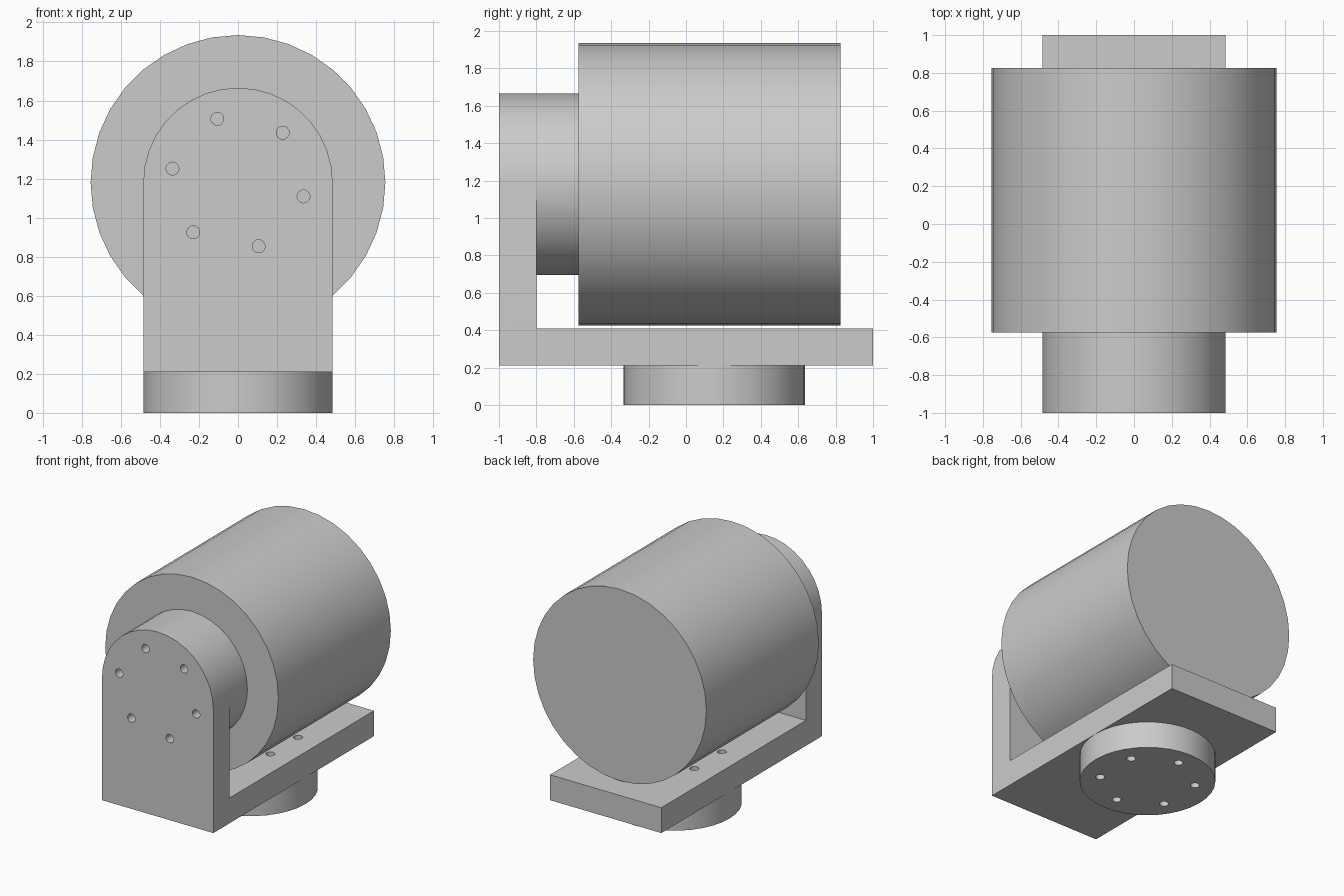
import bpy, bmesh, math
from mathutils import Matrix, Vector

cube = bpy.data.objects.get("Cube")
if cube:
    bpy.data.objects.remove(cube, do_unlink=True)

grey = bpy.data.materials.new("plain grey")
grey.use_nodes = True
GREY = (0.6, 0.6, 0.6, 1)
grey.diffuse_color = GREY
grey.node_tree.nodes["Principled BSDF"].inputs["Base Color"].default_value = GREY

AXIS_Z = 1.18      # height of the motor axis
TABLE_Y = 0.15     # centre of the turntable
R = 0.485          # flange radius and half bracket width
HOLE_R, HOLE_RING = 0.033, 0.343
SEGS = 36


def make_object(name, bm):
    bmesh.ops.recalc_face_normals(bm, faces=bm.faces)
    mesh = bpy.data.meshes.new(name)
    bm.to_mesh(mesh)
    bm.free()
    mesh.materials.append(grey)
    ob = bpy.data.objects.new(name, mesh)
    bpy.context.collection.objects.link(ob)
    return ob


def prism(name, outline, offset):
    """Extrude a flat outline along an offset vector."""
    bm = bmesh.new()
    face = bm.faces.new([bm.verts.new(p) for p in outline])
    new = bmesh.ops.extrude_face_region(bm, geom=[face], use_keep_orig=True)["geom"]
    bmesh.ops.translate(bm, vec=offset,
                        verts=[v for v in new if isinstance(v, bmesh.types.BMVert)])
    return make_object(name, bm)


def circle(r, segs, cx=0, cy=0):
    return [(cx + r * math.cos(math.tau * i / segs), cy + r * math.sin(math.tau * i / segs))
            for i in range(segs)]


def cylinder_y(name, r, y0, y1, x=0, z=AXIS_Z, segs=SEGS):
    return prism(name, [(a, y0, b) for a, b in circle(r, segs, x, z)], Vector((0, y1 - y0, 0)))


def cylinder_z(name, r, z0, z1, x=0, y=TABLE_Y, segs=SEGS):
    return prism(name, [(a, b, z0) for a, b in circle(r, segs, x, y)], Vector((0, 0, z1 - z0)))


def combine(target, other, operation):
    mod = target.modifiers.new(operation.lower(), "BOOLEAN")
    mod.operation, mod.solver, mod.object = operation, "EXACT", other
    bpy.context.view_layer.objects.active = target
    bpy.ops.object.modifier_apply(modifier=mod.name)


def ring(start):
    for k in range(6):
        a = math.radians(start + 60 * k)
        yield HOLE_RING * math.cos(a), HOLE_RING * math.sin(a)


# Main parts
motor_body = cylinder_y("motor_body", 0.755, -0.575, 0.825)
motor_flange = cylinder_y("motor_flange", R, -0.8, -0.575)
turntable = cylinder_z("turntable", R, 0, 0.21)

# L-shaped bracket: arched upright joined to a flat foot
arch = [(x, -1, z) for x, z in circle(R, SEGS, 0, AXIS_Z)[:SEGS // 2 + 1]]
bracket = prism("bracket", arch + [(-R, -1, 0.21), (R, -1, 0.21)], Vector((0, 0.2, 0)))
foot = prism("foot", [(-R, -0.9, 0.21), (R, -0.9, 0.21), (R, 1, 0.21), (-R, 1, 0.21)],
             Vector((0, 0, 0.2)))
combine(bracket, foot, "UNION")
bpy.data.objects.remove(foot, do_unlink=True)

# Bolt holes
for x, z in ring(-12):
    cutter = cylinder_y("hole_cutter", HOLE_R, -1.1, -0.65, x, AXIS_Z + z, 16)
    for part in (bracket, motor_flange):
        combine(part, cutter, "DIFFERENCE")
    bpy.data.objects.remove(cutter, do_unlink=True)
for x, y in ring(30):
    cutter = cylinder_z("hole_cutter", HOLE_R, -0.1, 0.5, x, TABLE_Y + y, 16)
    for part in (bracket, turntable):
        combine(part, cutter, "DIFFERENCE")
    bpy.data.objects.remove(cutter, do_unlink=True)

# Smooth the round walls, keep the rims sharp
for part in (motor_body, motor_flange, turntable, bracket):
    bpy.ops.object.select_all(action="DESELECT")
    part.select_set(True)
    bpy.context.view_layer.objects.active = part
    bpy.ops.object.shade_smooth_by_angle(angle=math.radians(30))
